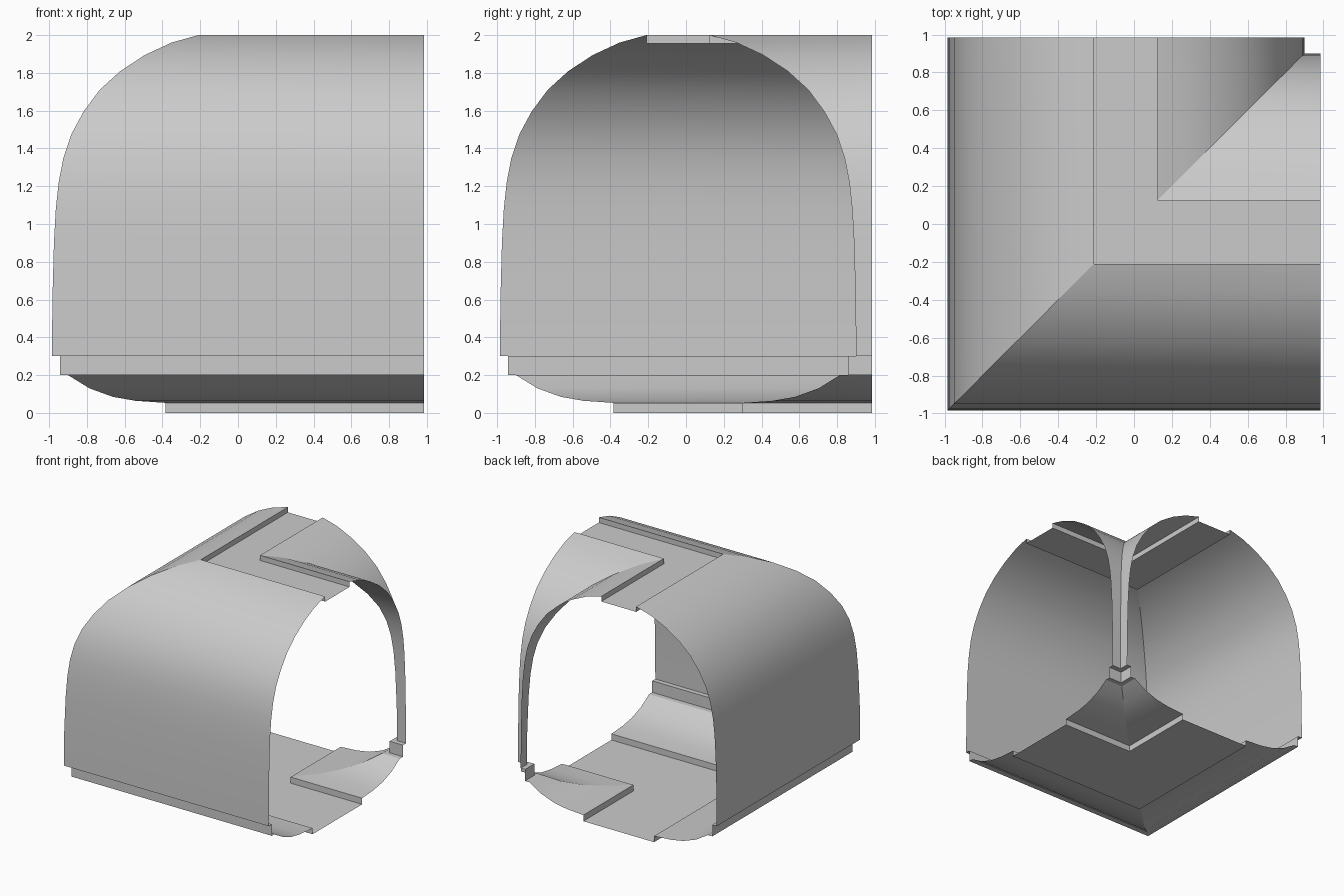
import bpy
import bmesh
import math

cube = bpy.data.objects.get("Cube")
if cube:
    bpy.data.objects.remove(cube, do_unlink=True)

END = 0.985       # open end of both arms
MID = -0.0425     # centre line of the cross-section

grey = bpy.data.materials.new("plain_grey")
grey.use_nodes = True
colour = (0.6, 0.6, 0.6, 1)
grey.diffuse_color = colour
grey.node_tree.nodes["Principled BSDF"].inputs["Base Color"].default_value = colour


def sweep(name, profile):
    """Sweep (offset, height) points round an L-shaped path with a mitred corner."""
    bm = bmesh.new()
    rows = []
    for off, z in profile:
        u = MID + off
        rows.append([bm.verts.new(p) for p in ((END, u, z), (u, u, z), (u, END, z))])
    for a, b in zip(rows, rows[1:]):
        for k in range(2):
            bm.faces.new((a[k], a[k + 1], b[k + 1], b[k]))
        bm.edges.get((a[1], b[1])).smooth = False     # crisp mitre
    mesh = bpy.data.meshes.new(name)
    bm.to_mesh(mesh)
    bm.free()
    mesh.materials.append(grey)
    obj = bpy.data.objects.new(name, mesh)
    bpy.context.collection.objects.link(obj)
    bpy.ops.object.select_all(action="DESELECT")
    obj.select_set(True)
    bpy.context.view_layer.objects.active = obj
    bpy.ops.object.shade_smooth_by_angle(angle=math.radians(30), keep_sharp_edges=True)
    return obj


def both_sides(name, half):
    """Build the inner side of the bend and its mirrored outer side."""
    sweep("inner_" + name, half)
    sweep("outer_" + name, [(-x, z) for x, z in reversed(half)])


# Half profiles, from the floor upwards
haunch = [(0.34, 0.053), (0.5, 0.064), (0.62, 0.085), (0.744, 0.13), (0.8575, 0.2)]
skirting = [(0.8575, 0.2), (0.9, 0.2), (0.9, 0.3), (0.9425, 0.3)]
arch = [(0.9425, 0.3), (0.94, 0.6), (0.932, 0.9), (0.922, 1.08), (0.907, 1.22),
        (0.882, 1.35), (0.84, 1.475), (0.775, 1.595), (0.69, 1.71), (0.58, 1.81),
        (0.45, 1.895), (0.31, 1.96), (0.1675, 2.0)]

# Sunken walkway and recessed roof channel
sweep("floor_channel", [(-0.34, 0.053), (-0.34, 0), (0.34, 0), (0.34, 0.053)])
sweep("roof_channel", [(0.1675, 2), (0.1675, 1.955), (-0.1675, 1.955), (-0.1675, 2)])

# Curved lower haunches, stepped skirting and arched walls
both_sides("haunch", haunch)
both_sides("skirting", skirting)
both_sides("arched_wall", arch)
